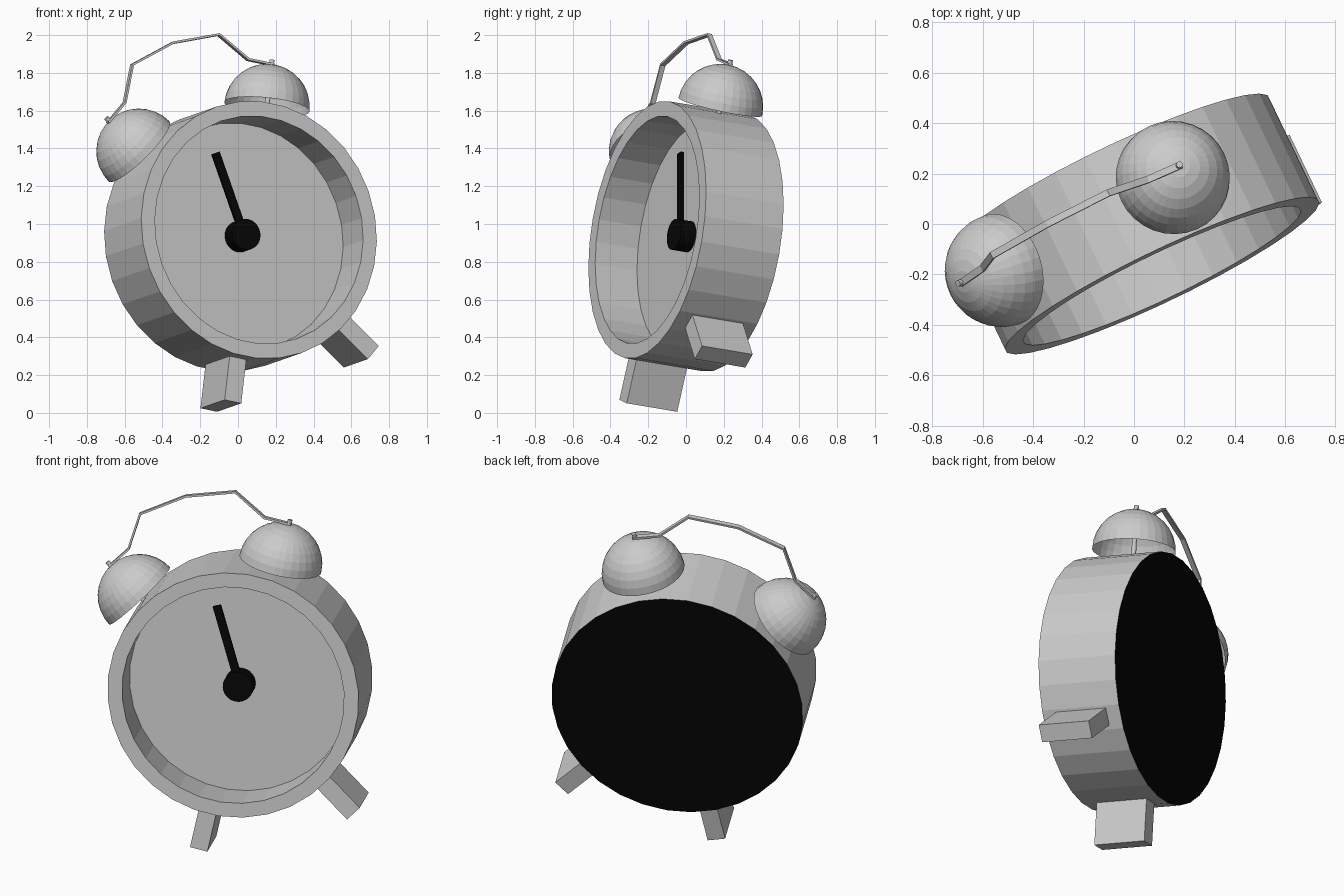
import bpy, bmesh, math
from mathutils import Matrix, Vector

if "Cube" in bpy.data.objects:
    bpy.data.objects.remove(bpy.data.objects["Cube"])


def material(name, v):
    m = bpy.data.materials.new(name)
    m.diffuse_color = (v, v, v, 1)
    m.use_nodes = True
    m.node_tree.nodes["Principled BSDF"].inputs["Base Color"].default_value = m.diffuse_color
    return m


GREY, BLACK = material("light grey", 0.6), material("black", 0.002)

# Tilted pose of the whole clock: local x right, y back, z up
right = Vector((0.842, 0.452, 0.294)).normalized()
back = Vector((-0.43, 0.89, -0.15))
back = (back - right * back.dot(right)).normalized()
up = right.cross(back)
POSE = Matrix.Translation((0.013, 0, 0.935)) @ Matrix((right, back, up)).transposed().to_4x4()


def finish(name, bm, mats, local=Matrix()):
    me = bpy.data.meshes.new(name)
    bm.to_mesh(me)
    bm.free()
    for m in mats:
        me.materials.append(m)
    ob = bpy.data.objects.new(name, me)
    bpy.context.collection.objects.link(ob)
    ob.matrix_world = POSE @ local
    return ob


def box(name, size, loc, mat, local=Matrix()):
    bm = bmesh.new()
    bmesh.ops.create_cube(bm, size=1, matrix=Matrix.Translation(loc) @ Matrix.Diagonal((*size, 1)))
    return finish(name, bm, [mat], local)


def cylinder(name, r, depth, loc, mat, local=Matrix(), rot=Matrix(), segs=32):
    bm = bmesh.new()
    bmesh.ops.create_cone(bm, cap_ends=True, segments=segs, radius1=r, radius2=r, depth=depth,
                          matrix=Matrix.Translation(loc) @ rot)
    return finish(name, bm, [mat], local)


# Case: drum with a recessed dial, black back plate
SIDES = 32
bm = bmesh.new()
rings = []
for r, y in ((0.69, 0.23), (0.69, -0.23), (0.61, -0.23), (0.61, 0.018)):
    rings.append([bm.verts.new((r * math.cos(a), y, r * math.sin(a)))
                  for a in (2 * math.pi * i / SIDES for i in range(SIDES))])
for a, b in zip(rings, rings[1:]):
    for i in range(SIDES):
        j = (i + 1) % SIDES
        bm.faces.new((a[i], a[j], b[j], b[i]))
back_face = bm.faces.new(rings[0])
back_face.material_index = 1
bm.faces.new(rings[-1])
bmesh.ops.recalc_face_normals(bm, faces=bm.faces[:])
finish("clock_case", bm, [GREY, BLACK])

# Hub and hand
cylinder("hand_hub", 0.083, 0.09, (0, -0.027, 0), BLACK, rot=Matrix.Rotation(math.pi / 2, 4, 'X'))
box("clock_hand", (0.045, 0.018, 0.46), (0.005, -0.035, 0.23), BLACK)

for side, label in ((-1, "left"), (1, "right")):
    # Bells: open hemispheres on thin posts
    place = Matrix.Translation((side * 0.402, 0, 0.601)) @ Matrix.Rotation(side * math.radians(28), 4, 'Y')
    bm = bmesh.new()
    bmesh.ops.create_uvsphere(bm, u_segments=32, v_segments=16, radius=0.227)
    bmesh.ops.delete(bm, geom=[v for v in bm.verts if v.co.z < -0.01], context='VERTS')
    finish(label + "_bell", bm, [GREY], place)
    cylinder(label + "_bell_post", 0.013, 0.31, (0, 0, 0.1), GREY, place, segs=12)
    # Feet: splayed blocks
    splay = Matrix.Rotation(-side * math.radians(28.5), 4, 'Y')
    box(label + "_foot", (0.098, 0.3, 0.245), (0, 0, -0.8025), GREY, splay)

# Handle: flat bent strip joining the two bells
half = [(0, 1.085), (0.272, 1.046), (0.388, 0.87), (0.52, 0.80)]
path = [Vector((-x, 0, z)) for x, z in half[:0:-1]] + [Vector((x, 0, z)) for x, z in half]
bm = bmesh.new()
prev = None
for i, p in enumerate(path):
    t = (path[min(i + 1, len(path) - 1)] - path[max(i - 1, 0)]).normalized()
    n = Vector((-t.z, 0, t.x)) * 0.006
    w = Vector((0, 0.014, 0))
    ring = [bm.verts.new(p + o) for o in (n + w, n - w, -n - w, -n + w)]
    if prev:
        for k in range(4):
            bm.faces.new((prev[k], prev[(k + 1) % 4], ring[(k + 1) % 4], ring[k]))
    else:
        bm.faces.new(ring)
    prev = ring
bm.faces.new(prev)
bmesh.ops.recalc_face_normals(bm, faces=bm.faces[:])
finish("handle", bm, [GREY])
